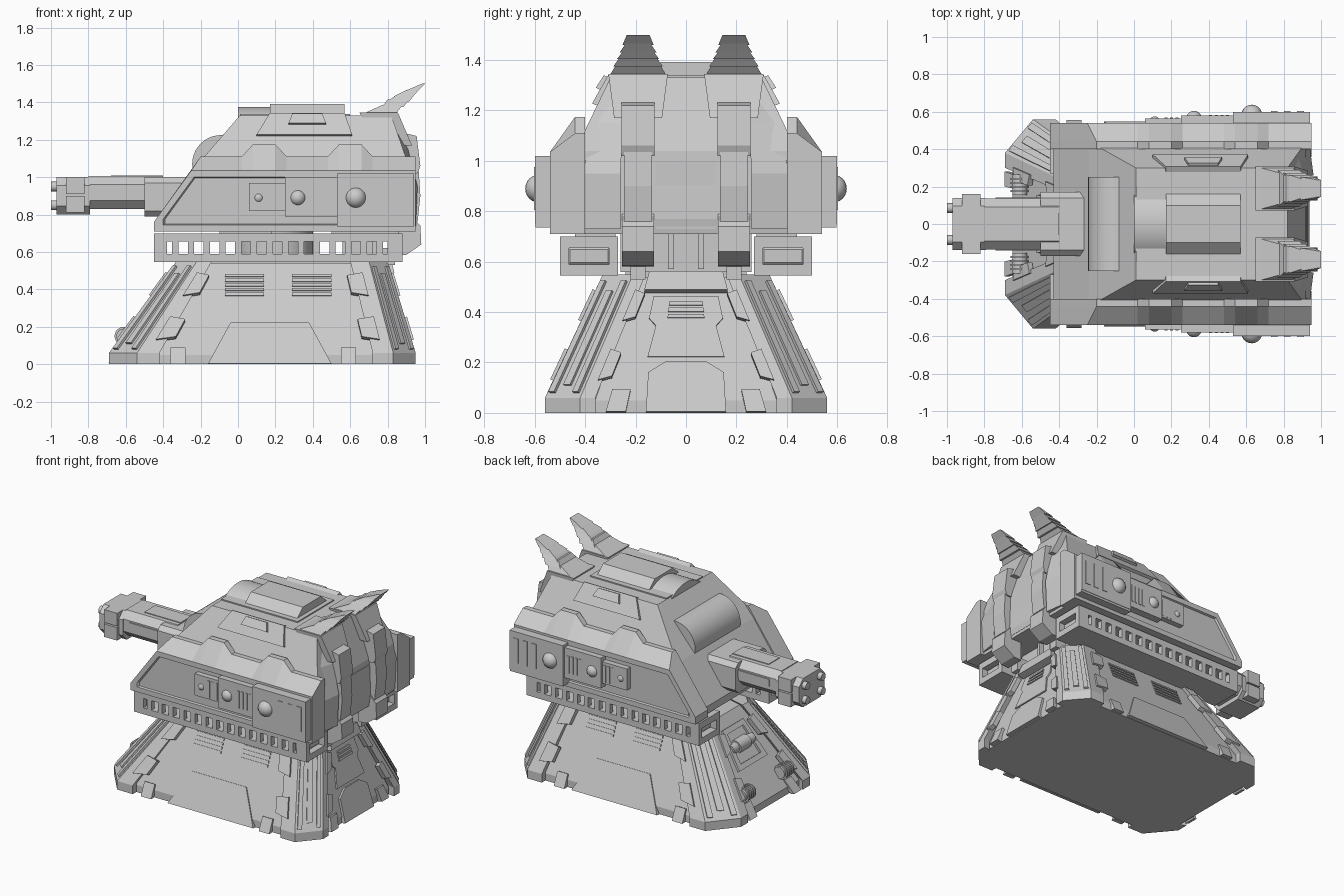
import bpy, bmesh, math
from mathutils import Vector as V

if "Cube" in bpy.data.objects:
    bpy.data.objects.remove(bpy.data.objects["Cube"])

grey = bpy.data.materials.new("armour grey")
grey.diffuse_color = (0.6, 0.6, 0.6, 1)
grey.use_nodes = True
grey.node_tree.nodes["Principled BSDF"].inputs["Base Color"].default_value = grey.diffuse_color

def finish(name, bm):
    bmesh.ops.recalc_face_normals(bm, faces=bm.faces)
    me = bpy.data.meshes.new(name)
    bm.to_mesh(me)
    bm.free()
    me.materials.append(grey)
    ob = bpy.data.objects.new(name, me)
    bpy.context.collection.objects.link(ob)
    return ob

def loft(name, rings, smooth=False):
    """Skin equal-length rings of 3D points and cap both ends."""
    bm = bmesh.new()
    vs = [[bm.verts.new(p) for p in r] for r in rings]
    n = len(rings[0])
    for a, b in zip(vs, vs[1:]):
        for i in range(n):
            f = bm.faces.new((a[i], a[(i+1) % n], b[(i+1) % n], b[i]))
            f.smooth = smooth
    bm.faces.new(vs[0])
    bm.faces.new(vs[-1])
    return finish(name, bm)

def prism(name, pts, axis, a, b, smooth=False):
    put = {'x': lambda u, v, t: (t, u, v), 'y': lambda u, v, t: (u, t, v), 'z': lambda u, v, t: (u, v, t)}[axis]
    return loft(name, [[put(u, v, t) for u, v in pts] for t in (a, b)], smooth)

def box(name, x0, x1, y0, y1, z0, z1):
    return prism(name, [(x0, y0), (x1, y0), (x1, y1), (x0, y1)], 'z', z0, z1)

def cyl(name, axis, u, v, r, a, b, n=24):
    pts = [(u+r*math.cos(2*math.pi*i/n), v+r*math.sin(2*math.pi*i/n)) for i in range(n)]
    return prism(name, pts, axis, a, b, True)

def rect(x0, x1, y0, y1, z):
    return [(x0, y0, z), (x1, y0, z), (x1, y1, z), (x0, y1, z)]

def octo(w, z0, z1, c):
    return [(-w, z0+c), (-w+c, z0), (w-c, z0), (w, z0+c), (w, z1-c), (w-c, z1), (c-w, z1), (-w, z1-c)]

def patch(name, quad, uv, h):
    """Raised plate on a sloped quad (bl, br, tr, tl), outline given in uv."""
    bl, br, tr, tl = map(V, quad)
    n = (br-bl).cross(tl-bl).normalized()
    if n.dot((bl+br+tr+tl)/4 - V((0.13, 0, 0.25))) < 0:
        n = -n
    at = lambda u, v: bl*(1-u)*(1-v) + br*u*(1-v) + tr*u*v + tl*(1-u)*v
    rings = [[at(u, v)+n*d for u, v in uv] for d in (-0.02, h)]
    for p in rings[0]+rings[1]:
        p.z = max(p.z, 0)
    return loft(name, rings)

def uvbox(u0, u1, v0, v1):
    return [(u0, v0), (u1, v0), (u1, v1), (u0, v1)]

def dome(name, x, y, z, r):
    bm = bmesh.new()
    bmesh.ops.create_uvsphere(bm, u_segments=20, v_segments=12, radius=r)
    for v in bm.verts:
        v.co += V((x, y, z))
    for f in bm.faces:
        f.smooth = True
    finish(name, bm)

# ---- pedestal core
def ring(x0, x1, w, c, z):
    return [(x0, -w+c, z), (x0+c, -w, z), (x1-c, -w, z), (x1, -w+c, z),
            (x1, w-c, z), (x1-c, w, z), (x0+c, w, z), (x0, w-c, z)]
loft("pedestal", [ring(-.65, .91, .52, .16, 0), ring(-.65, .91, .52, .16, .05), ring(-.30, .77, .31, .12, .54)])

# ---- corner pillars with face plates and tabs
for s in (1, -1):
    left = [[(-.69, .30), (-.69, .38), (-.54, .56), (-.42, .56), (-.42, .40)],
            [(-.33, .15), (-.33, .21), (-.22, .33), (-.14, .33), (-.14, .20)]]
    right = [[(.95, .36), (.95, .42), (.83, .56), (.72, .56), (.72, .40)],
             [(.80, .16), (.80, .21), (.70, .33), (.60, .33), (.60, .20)]]
    for nm, (lo, hi) in (("front", left), ("rear", right)):
        mk = lambda pts, z: [(x, y*s, z) for x, y in pts]
        lo0, lo1, top = mk(lo, 0), mk(lo, .06), mk(hi, .55)
        loft(nm+"_pillar", [lo0, lo1, top])
        face = (lo1[1], lo1[2], top[2], top[1])
        for b in (uvbox(.08, .24, .04, .94), uvbox(.76, .92, .04, .94)):
            patch(nm+"_pillar_rail", face, b, .012)
        patch(nm+"_pillar_rib", face, uvbox(.4, .6, .10, .86), .01)
        side = (lo1[3], lo1[2], top[2], top[3])
        end = (lo1[0], lo1[1], top[1], top[0])
        for v in (.14, .62):
            tab = [(-.35, v+.03), (.5, v), (.5, v+.25), (-.35, v+.22)]
            patch(nm+"_pillar_tab", side, tab, .012)
            patch(nm+"_pillar_end_tab", end, [(u-.2, w) for u, w in tab], .012)
    # long side: broad plate, vents, feet
    wall = [(-.42, -.52*s, .05), (.72, -.52*s, .05), (.60, -.31*s, .54), (-.14, -.31*s, .54)]
    def uv(x, z):
        v = (z-.05)/.49
        return (x+.42-.28*v)/(1.14-.40*v), v
    patch("side_plate", wall, [uv(*p) for p in ((-.16, 0), (.50, 0), (.38, .22), (-.04, .22))], .008)
    for x in (-.07, .29):
        for k in range(5):
            z = .365 + k*.025
            patch("vent_slat", wall, [uv(x, z), uv(x+.21, z), uv(x+.21, z+.014), uv(x, z+.014)], .008)
    for x in (-.36, .55):
        patch("side_foot", wall, [uv(x, -.01), uv(x+.08, -.01), uv(x+.08, .085), uv(x, .085)], .012)

# ---- pedestal rear: hatch, panel, header
rear = [(.91, -.38, .05), (.91, .38, .05), (.77, .2, .54), (.77, -.2, .54)]
patch("rear_hatch", rear, [(.3, -.1), (.7, -.1), (.72, .22), (.62, .31), (.38, .31), (.28, .22)], .015)
patch("rear_panel", rear, [(.26, .35), (.74, .35), (.72, .6), (.78, .66), (.78, .84), (.22, .84), (.22, .66), (.28, .6)], .01)
for k in range(3):
    patch("rear_slat", rear, uvbox(.36, .64, .66+k*.05, .69+k*.05), .018)
patch("rear_header", rear, uvbox(.13, .87, .87, 1.02), .05)
for u in (.1, .8):
    patch("rear_foot", rear, uvbox(u, u+.1, -.1, .08), .02)

# ---- pedestal front: pocket frame, roller and ribbed pistons
nose = [(-.65, -.32, .05), (-.65, .32, .05), (-.30, .17, .54), (-.30, -.17, .54)]
for b in (uvbox(.2, .8, .40, .46), uvbox(.2, .8, .80, .86), uvbox(.2, .28, .4, .86), uvbox(.72, .8, .4, .86)):
    patch("pocket_frame", nose, b, .015)
cyl("roller", 'y', -.42, .36, .036, -.12, .12)
cyl("roller_sleeve", 'y', -.42, .36, .046, -.06, .06)
for s in (1, -1):
    cyl("piston", 'y', -.61, .15, .04, s*.155, s*.265)
    for k in range(4):
        cyl("piston_ring", 'y', -.61, .15, .05, s*(.17+k*.022), s*(.181+k*.022))
    patch("front_foot", nose, uvbox(.5+s*.36-.06, .5+s*.36+.06, -.1, .08), .01)

# ---- neck between pedestal and turret
cyl("neck", 'z', .2, 0, .2, .5, .72, 32)
box("neck_rear_block", .56, .72, -.26, .26, .56, .72)
box("neck_plate", -.2, .66, -.24, .24, .53, .57)

# ---- lower rails: hollow frames with toothed sides
for s in (1, -1):
    a, b = s*.27, s*.50
    box("rail_top", -.45, .88, a, b, .655, .70)
    box("rail_bottom", -.45, .88, a, b, .545, .588)
    for y0, y1 in ((a, s*.305), (s*.465, b)):
        box("rail_front_wall", -.45, -.38, y0, y1, .57, .67)
        box("rail_rear_wall", .80, .88, y0, y1, .57, .67)
        for k in range(14):
            x = -.335 + k*.084
            box("rail_tooth", x-.017, x+.017, y0, y1, .57, .67)
    for nm, x0, x1 in (("front", -.45, -.385), ("rear", .88, .82)):
        loft("rail_%s_plug" % nm, [[(x, s*(.385+dy*w), .622+dz*h) for dy, dz in ((-1, -1), (1, -1), (1, 1), (-1, 1))]
                                   for x, w, h in ((x1, .10, .05), (x1+(x0-x1)*.35, .075, .026))])
    box("rail_hanger", -.1, .18, s*.28, s*.44, .69, .73)
    box("rail_hanger", .5, .86, s*.28, s*.44, .69, .73)

# ---- turret hull
loft("hull", [rect(-.42, .92, -.44, .44, .71), rect(-.43, .93, -.44, .44, .77),
              rect(-.24, .92, -.44, .44, 1.04), rect(.01, .82, -.30, .30, 1.33)])
cyl("front_hump", 'y', -.09, 1.07, .155, -.25, .25, 40)
arch = [(.25*math.sin(t), 1.125+.25*math.cos(t)) for t in [math.radians(-42+7*i) for i in range(13)]]
prism("roof_arch", arch, 'x', 0, .55, True)
prism("roof_cover", [(-.165, 1.3), (-.165, 1.335), (-.10, 1.392), (.10, 1.392), (.165, 1.335), (.165, 1.3)], 'x', .17, .57)
box("roof_base", .01, .60, -.2, .2, 1.31, 1.338)

for s in (1, -1):
    # side armour with sloped, stepped upper edge and sunken panel
    edge = [(.95, 1.11), (.72, 1.11), (.66, 1.175), (.54, 1.175), (.48, 1.11),
            (.26, 1.11), (.20, 1.175), (.08, 1.175), (.02, 1.11), (-.20, 1.11)]
    xs = [x for x, z in edge[:-1]]
    base = [(-.45, .76), (-.45, .71)]
    profiles = [(.40, [(.95, .71)] + edge + base),
                (.44, [(.95, .71)] + edge + base),
                (.54, [(.95, .71)] + [(x, 1.035) for x in xs] + [(-.25, 1.035)] + base),
                (.54, [(.925, .745)] + [(min(x, .925), 1.0) for x in xs] + [(-.235, 1.0)] + [(-.40, .775), (-.40, .745)]),
                (.527, [(.92, .75)] + [(min(x, .92), .995) for x in xs] + [(-.23, .995)] + [(-.39, .775), (-.39, .75)])]
    loft("side_armour", [[(x, y*s, z) for x, z in pts] for y, pts in profiles])
    # equipment boxes with slots and domes
    for nm, x0, x1, z0, z1, d, dx, r, slots in (
            ("small", .06, .25, .82, .97, .565, .11, .028, (.17, .20, .23)),
            ("medium", .25, .53, .79, 1.0, .58, .32, .043, (.41, .44, .47, .50)),
            ("large", .53, .94, .75, 1.02, .60, .63, .056, (.75, .82, .89))):
        box(nm+"_equipment_box", x0, x1, s*.50, s*d, z0, z1)
        dome(nm+"_dome", dx, s*(d-.018), .89, r)
        w, hh = (.018, .085) if nm == "large" else (.008, .06)
        for x in slots:
            box(nm+"_box_slot", x-w, x+w, s*d, s*(d+.004), .89-hh, .89+hh)
    box("equipment_sill", .53, .94, s*.5, s*.597, .735, .76)
    # roof side plates and handles on the sloped hull wall
    n = V((0, s*.9, .43))
    for nm, pts, h in (("roof_side_plate", [(.10, .365, 1.225), (.61, .365, 1.225), (.57, .30, 1.34), (.17, .30, 1.34)], .008),
                       ("roof_handle", [(.27, .347, 1.285), (.47, .347, 1.285), (.45, .315, 1.335), (.29, .315, 1.335)], .012)):
        loft(nm, [[V((x, s*y, z))+n*d for x, y, z in pts] for d in (-.08, h)])

    # ---- rear spine columns
    def column(nm, w, pts):
        prism(nm, pts, 'y', s*.19-w, s*.19+w)
    column("column_lower", .064, [(.84, .58), (.90, .585), (.98, .64), (.975, .74), (.93, .79), (.84, .79)])
    column("column_middle", .056, [(.85, .76), (.96, .76), (.975, .9), (.965, 1.05), (.85, 1.05)])
    column("column_upper", .065, [(.80, 1.02), (.96, 1.02), (.975, 1.06), (.955, 1.22), (.83, 1.25), (.78, 1.2)])
    box("column_foot", .76, .84, s*.19-.03, s*.19+.03, .53, .62)
    loft("rear_bulge", [[(x, s*y, z) for x, y, z in r] for r in (
        [(.80, .26, .73), (.95, .26, .73), (.93, .40, .73), (.80, .42, .73)],
        [(.80, .26, .95), (.96, .26, .95), (.94, .41, .95), (.80, .43, .95)],
        [(.78, .25, 1.15), (.91, .25, 1.15), (.88, .36, 1.15), (.78, .38, 1.15)],
        [(.70, .22, 1.32), (.83, .22, 1.32), (.81, .28, 1.32), (.70, .29, 1.32)])])
    # ---- horns: root block and stepped segments
    c = s*.19
    for nm, lo, hi in (("horn_root", (1.17, .74, .93, .095), (1.345, .65, .855, .118)),
                       ("horn_segment", (1.335, .66, .84, .115), (1.385, .77, .88, .085)),
                       ("horn_segment", (1.375, .77, .885, .098), (1.415, .80, .915, .07)),
                       ("horn_segment", (1.405, .80, .915, .083), (1.435, .84, .94, .06)),
                       ("horn_segment", (1.43, .83, .935, .073), (1.465, .90, .965, .05)),
                       ("horn_tip", (1.46, .89, .96, .062), (1.5, .985, 1.0, .045))):
        loft(nm, [rect(x0, x1, c-w, c+w, z) for z, x0, x1, w in (lo, hi)])
box("rear_centre_panel", .84, .925, -.12, .12, .73, 1.0)
for y in (-.06, .06):
    box("rear_centre_rib", .70, .75, y-.012, y+.012, .57, .72)

# ---- cannon
prism("cannon_receiver", octo(.17, .79, 1.0, .03), 'x', -.50, -.2)
prism("cannon_body", octo(.135, .83, 1.005, .045), 'x', -.80, -.4)
box("cannon_top_plate", -.68, -.40, -.06, .06, .99, 1.01)
for s in (1, -1):
    box("cannon_side_strip", -.74, -.5, s*.12, s*.142, .90, .95)
    for z in (.85, .95):
        box("muzzle_lug", -.92, -.82, s*.08, s*.16, z-.04, z+.05)
        cyl("barrel", 'x', s*.085, z, .026, -1.0, -.9, 16)
prism("muzzle_block", octo(.14, .80, 1.0, .045), 'x', -.97, -.79)
